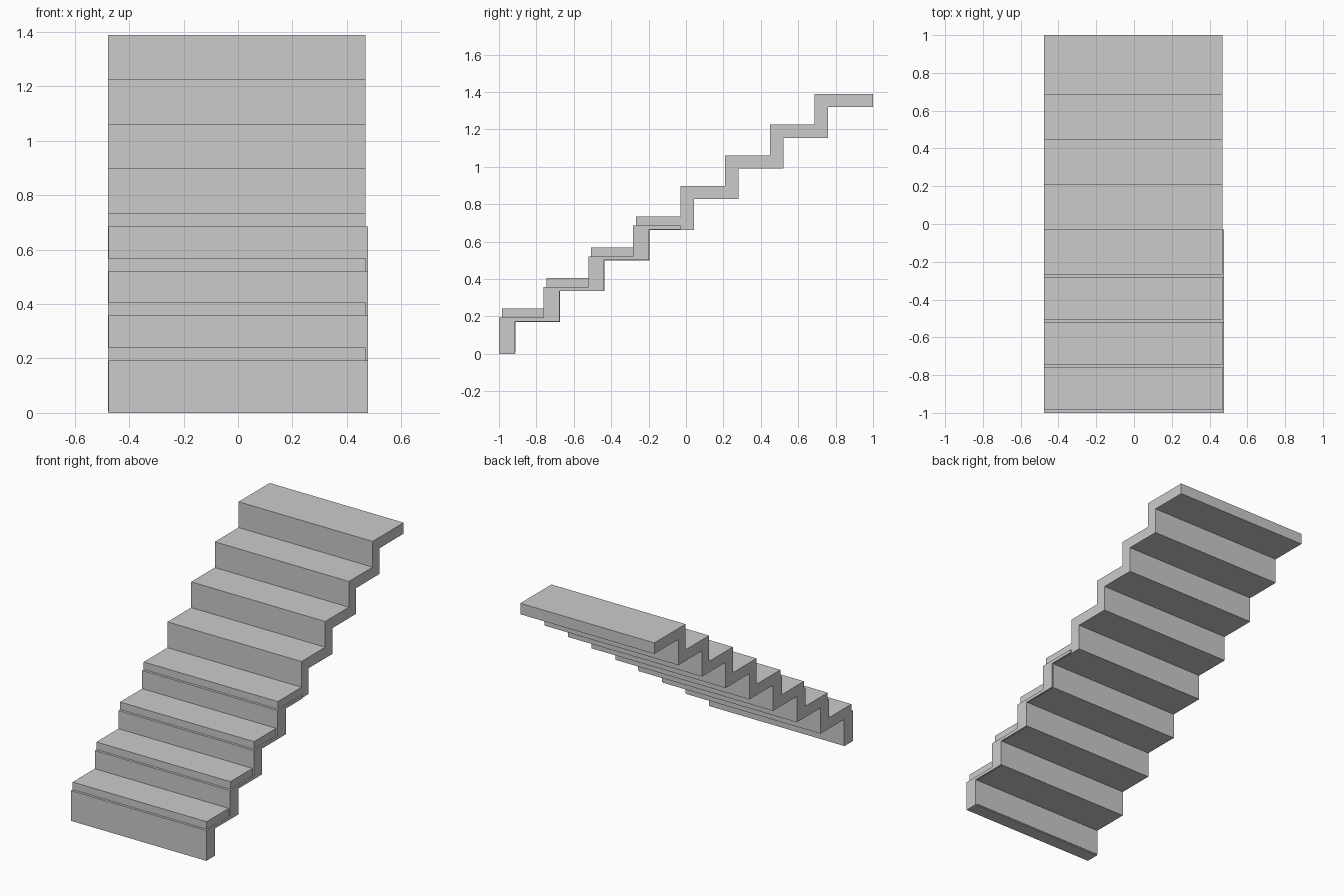
import bpy, bmesh

if "Cube" in bpy.data.objects:
    bpy.data.objects.remove(bpy.data.objects["Cube"])

RUN, RISE, T = 0.2387, 0.164, 0.072   # tread depth, riser height, slab thickness


def zigzag(y0, z_top, n, y_end, z_bot, t_riser, t_tread):
    """Closed stair outline (y, z): n treads, first riser front at y0."""
    upper, lower = [(y0, z_bot)], [(y0 + t_riser, z_bot)]
    for i in range(n):
        y, z = y0 + i * RUN, z_top + i * RISE
        y_next = y_end if i == n - 1 else y + RUN
        y_back = y_end if i == n - 1 else y + RUN + t_riser
        upper += [(y, z), (y_next, z)]
        lower += [(y + t_riser, z - t_tread), (y_back, z - t_tread)]
    pts = upper + lower[::-1]
    # drop consecutive duplicates
    return [p for k, p in enumerate(pts) if p != pts[k - 1]]


def extrude_profile(name, pts, x0, x1):
    bm = bmesh.new()
    face = bm.faces.new([bm.verts.new((x0, y, z)) for y, z in pts])
    res = bmesh.ops.extrude_face_region(bm, geom=[face])
    verts = [v for v in res["geom"] if isinstance(v, bmesh.types.BMVert)]
    bmesh.ops.translate(bm, verts=verts, vec=(x1 - x0, 0, 0))
    bmesh.ops.recalc_face_normals(bm, faces=bm.faces)
    mesh = bpy.data.meshes.new(name)
    bm.to_mesh(mesh)
    bm.free()
    obj = bpy.data.objects.new(name, mesh)
    bpy.context.collection.objects.link(obj)
    return obj


# Full flight of eight folded treads and risers
extrude_profile("stair_flight",
                zigzag(-0.984, 0.241, 8, 1.0, 0.006, T, 0.07), -0.477, 0.468)

# Lower four steps: slightly offset layer showing at the riser fronts and right side
extrude_profile("lower_riser_layer",
                zigzag(-1.0, 0.193, 4, -0.03, 0.0, 0.085, 0.02), -0.4765, 0.477)
